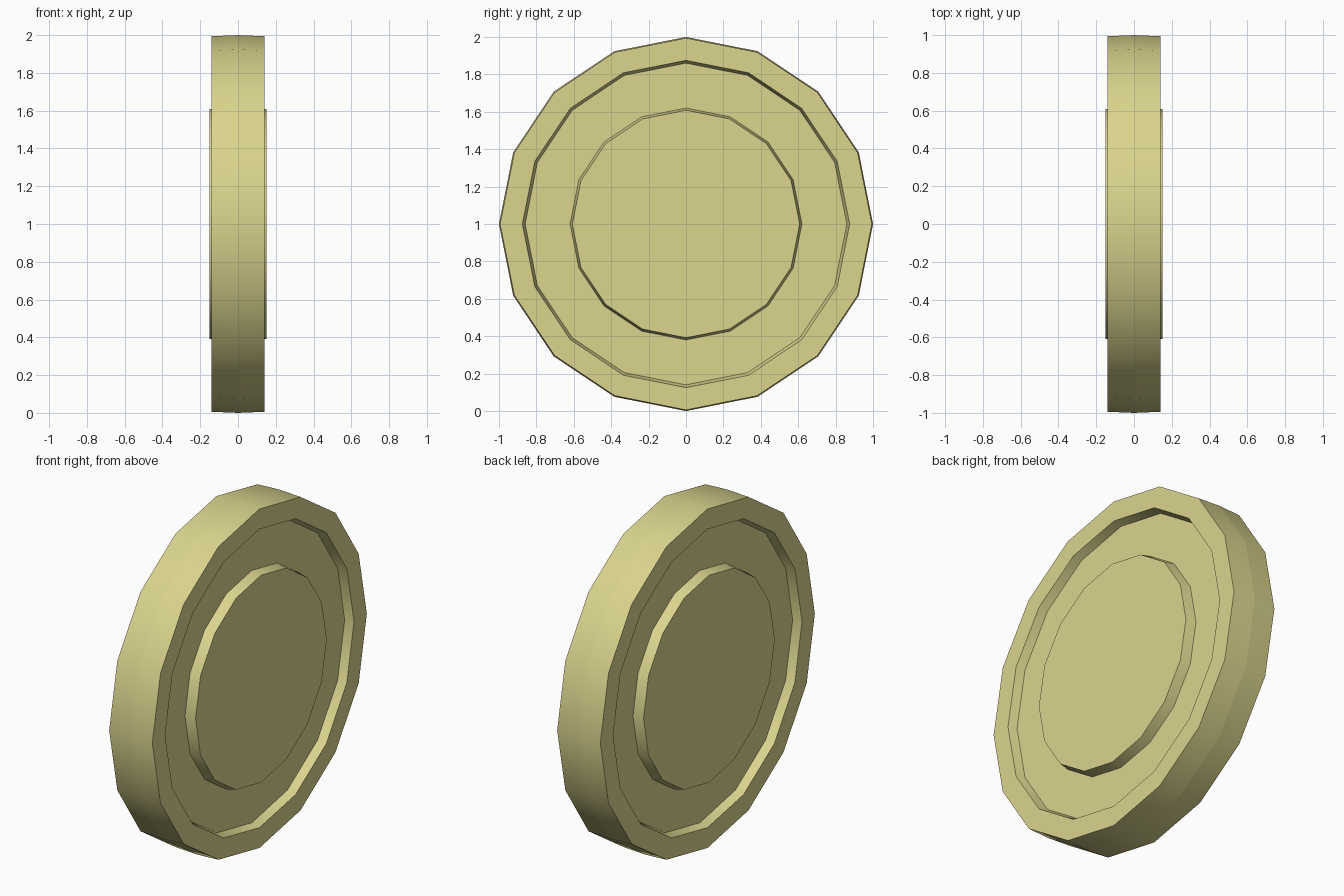
import bpy, bmesh, math

if "Cube" in bpy.data.objects:
    bpy.data.objects.remove(bpy.data.objects["Cube"])

SIDES = 16

mat = bpy.data.materials.new("khaki")
mat.diffuse_color = (0.70, 0.66, 0.27, 1)
mat.use_nodes = True
mat.node_tree.nodes["Principled BSDF"].inputs["Base Color"].default_value = mat.diffuse_color


def half_turned(name, profile, capped=False):
    """Turn an (x, radius) profile about the x axis, then mirror it across x = 0."""
    bm = bmesh.new()
    rings = []
    for x, r in profile:
        rings.append([bm.verts.new((x, r * math.sin(2 * math.pi * j / SIDES),
                                    1 + r * math.cos(2 * math.pi * j / SIDES)))
                      for j in range(SIDES)])
    for a, b in zip(rings, rings[1:]):
        for j in range(SIDES):
            k = (j + 1) % SIDES
            bm.faces.new((a[j], b[j], b[k], a[k]))
    if capped:
        bm.faces.new(rings[-1][::-1])
    mesh = bpy.data.meshes.new(name)
    bm.to_mesh(mesh)
    bm.free()
    ob = bpy.data.objects.new(name, mesh)
    bpy.context.collection.objects.link(ob)
    mesh.materials.append(mat)
    bpy.ops.object.select_all(action='DESELECT')
    ob.select_set(True)
    bpy.context.view_layer.objects.active = ob
    bpy.ops.object.shade_smooth_by_angle(angle=math.radians(30))
    # The two halves meet in a crisp centre seam
    mod = ob.modifiers.new("other_side", 'MIRROR')
    mod.use_axis = (True, False, False)
    mod.use_mirror_merge = False
    return ob


# Tyre: slightly crowned tread, flat sidewall, sloped inner wall
half_turned("tyre", [(0, 1.0), (0.14, 0.994), (0.14, 0.875), (0.09, 0.86)])

# Wheel disc: recessed web with a raised hub plate
half_turned("wheel_disc", [(0.09, 0.86), (0.09, 0.62), (0.15, 0.608)], capped=True)
